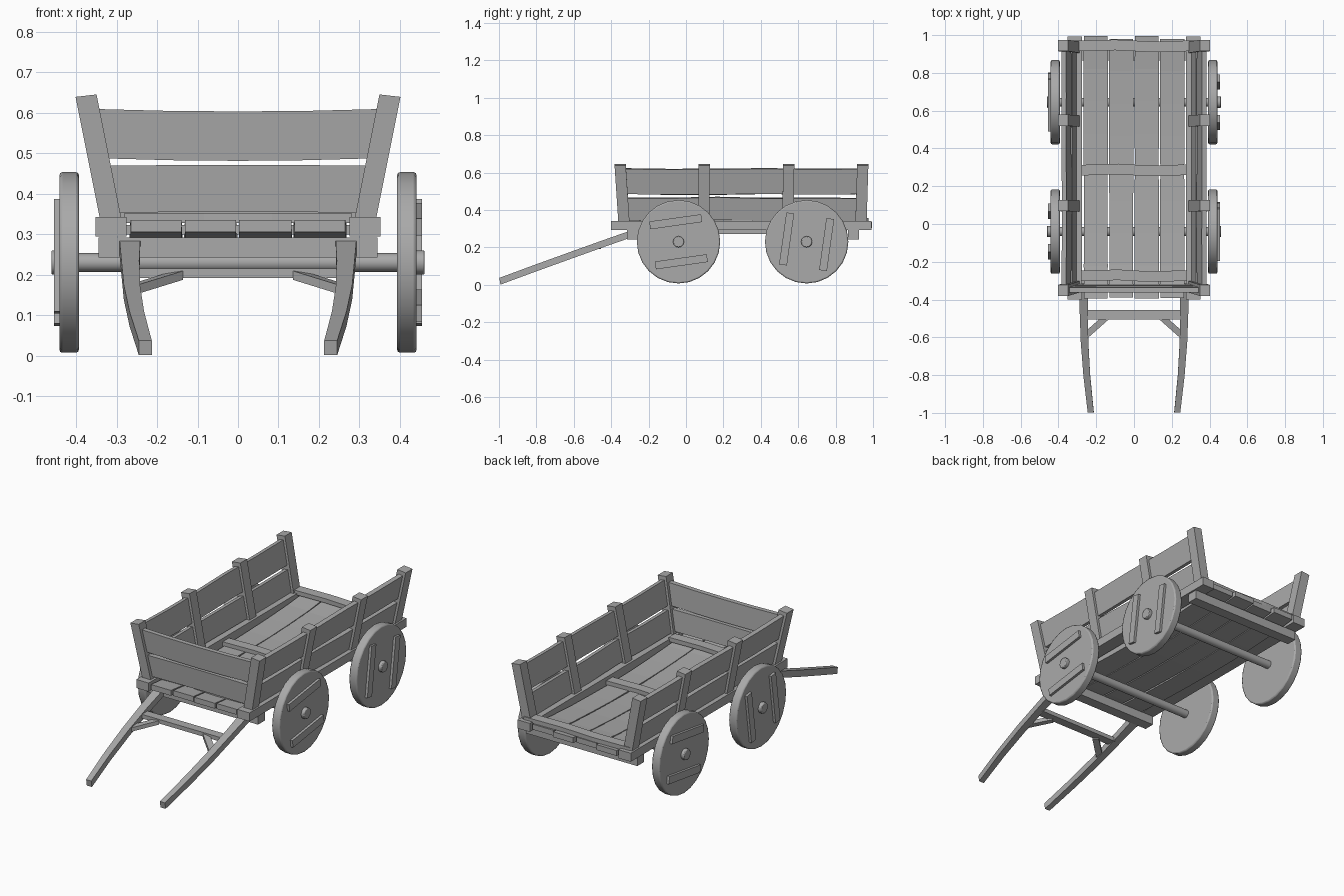
import bpy
import math
import random
from mathutils import Vector

random.seed(4)
cube = bpy.data.objects.get("Cube")
if cube:
    bpy.data.objects.remove(cube, do_unlink=True)

wood = bpy.data.materials.new("grey_wood")
wood.use_nodes = True
GREY = (0.4, 0.4, 0.4, 1)
wood.diffuse_color = GREY
wood.node_tree.nodes["Principled BSDF"].inputs["Base Color"].default_value = GREY


def loft(name, sections):
    """Rectangular timber through (centre, half_width, half_height) sections."""
    verts, faces = [], []
    for c, a, b in sections:
        c, a, b = Vector(c), Vector(a), Vector(b)
        verts += [c - a - b, c + a - b, c + a + b, c - a + b]
    for k in range(len(sections) - 1):
        for i in range(4):
            j = (i + 1) % 4
            faces.append((4 * k + i, 4 * k + j, 4 * k + 4 + j, 4 * k + 4 + i))
    n = len(verts)
    faces += [(3, 2, 1, 0), (n - 4, n - 3, n - 2, n - 1)]
    mesh = bpy.data.meshes.new(name)
    mesh.from_pydata(verts, [], faces)
    mesh.materials.append(wood)
    obj = bpy.data.objects.new(name, mesh)
    bpy.context.collection.objects.link(obj)
    # consistent outward normals
    bpy.context.view_layer.objects.active = obj
    bpy.ops.object.select_all(action='DESELECT')
    obj.select_set(True)
    bpy.ops.object.mode_set(mode='EDIT')
    bpy.ops.mesh.select_all(action='SELECT')
    bpy.ops.mesh.normals_make_consistent(inside=False)
    bpy.ops.object.mode_set(mode='OBJECT')
    return obj


def block(name, x0, x1, y0, y1, z0, z1):
    a, b = ((x1 - x0) / 2, 0, 0), (0, 0, (z1 - z0) / 2)
    x, z = (x0 + x1) / 2, (z0 + z1) / 2
    return loft(name, [((x, y0, z), a, b), ((x, y1, z), a, b)])


def rod(name, x0, x1, y, radius, sides, bevel=0):
    bpy.ops.mesh.primitive_cylinder_add(
        vertices=sides, radius=radius, depth=abs(x1 - x0),
        location=((x0 + x1) / 2, y, AXLE_Z), rotation=(0, math.pi / 2, 0))
    obj = bpy.context.object
    obj.name = name
    obj.data.materials.append(wood)
    if bevel:
        mod = obj.modifiers.new("worn_rim", 'BEVEL')
        mod.width, mod.segments, mod.limit_method = bevel, 2, 'ANGLE'
        mod.angle_limit = math.radians(40)
    bpy.ops.object.shade_smooth_by_angle(angle=math.radians(35))


AXLE_Z = 0.23
LEAN = 0.2  # outward slope of the sides


def wall_x(z):
    return 0.315 + LEAN * (z - 0.34)


# bed planks, sagging in the middle
for i in range(4):
    x = -0.2025 + 0.135 * i
    y0 = -0.39 + random.uniform(-0.01, 0.01)
    y1 = 0.995 if i % 2 == 0 else 0.98
    secs = []
    for k in range(9):
        t = k / 8
        z = 0.32 - 0.034 * math.sin(math.pi * t) ** 0.7
        w = 0.064 + random.uniform(-0.002, 0.002)
        secs.append(((x, y0 + t * (y1 - y0), z), (w, 0, 0), (0, 0, 0.015)))
    loft("bed_plank", secs)

# battens across the bed
for y, half, z in ((-0.275, 0.28, 0.34), (0.285, 0.275, 0.311), (0.942, 0.33, 0.346)):
    loft("bed_batten", [((x * half, y + dy, z), (0, 0.028, 0), (0, 0, 0.012))
                        for x, dy in ((-1, 0), (-0.3, 0.006), (0.3, -0.004), (1, 0.002))])

# beams under the bed
for y in (-0.285, 0.895):
    block("cross_beam", -0.345, 0.345, y - 0.03, y + 0.03, 0.242, 0.292)

for s in (-1, 1):
    # side rails
    block("side_rail", min(s * 0.275, s * 0.352), max(s * 0.275, s * 0.352),
          -0.4, 0.993, 0.294, 0.342)

    # leaning posts
    for y, dy in ((-0.33, -0.022), (0.095, 0.003), (0.545, 0.004), (0.935, 0.01)):
        loft("side_post", [((s * wall_x(z), y + t * dy, z),
                            (0.026, 0, s * -0.003), (0, 0.03, 0))
                           for z, t in ((0.31, 0), (0.642, 1))])

    # side boards, held in the middle of the posts
    for z, h, y0 in ((0.405, 0.06, -0.34), (0.553, 0.067, -0.35)):
        secs = []
        for k in range(6):
            zz = z + random.uniform(-0.004, 0.004)
            secs.append(((s * wall_x(zz), y0 + (0.935 - y0) * k / 5, zz),
                         (0.012, 0, s * -0.002), (s * LEAN * h, 0, h)))
        loft("side_board", secs)

    # curved pulling shafts
    path = ((0.229, -0.995, 0.019, 0.016), (0.25, -0.8, 0.091, 0.018),
            (0.262, -0.62, 0.156, 0.02), (0.266, -0.45, 0.217, 0.022),
            (0.267, -0.29, 0.273, 0.026))
    loft("shaft", [((s * x, y, z), (w, 0, 0), (0, -0.003, 0.018))
                   for x, y, z, w in path])

    # diagonal shaft braces
    loft("shaft_brace", [((s * 0.255, -0.59, 0.165), (0.012, s * 0.012, 0), (0, 0, 0.011)),
                         ((s * 0.148, -0.495, 0.198), (0.012, s * 0.012, 0), (0, 0, 0.011))])

# bar between the shafts
block("shaft_crossbar", -0.25, 0.25, -0.505, -0.455, 0.192, 0.215)

# front boards with slanted ends and a slight dip
for z, h, dip in ((0.411, 0.058, 0.002), (0.548, 0.061, -0.006)):
    secs = []
    for u in (-1, -0.5, 0, 0.5, 1):
        zz = z + dip * (1 - u * u)
        y = -0.33 - 0.07 * (z - 0.34)
        secs.append(((u * (wall_x(z) - 0.018), y, zz), (0, 0.013, 0),
                     (u * LEAN * h, -0.07 * h, h)))
    loft("front_board", secs)

# axles, wheels, hubs and wheel cleats
for axle, y in enumerate((-0.04, 0.645)):
    rod("axle", -0.42, 0.42, y, 0.023, 16)
    for s in (-1, 1):
        rod("wheel", s * 0.393, s * 0.441, y, 0.223, 24, 0.007)
        rod("hub", s * 0.43, s * 0.461, y, 0.03, 12, 0.004)
        upright = (axle == 0) == (s == -1)
        angle = math.radians(82 if upright else 8)
        along = Vector((0, math.cos(angle), math.sin(angle)))
        across = Vector((0, -along.z, along.y))
        for side in (-1, 1):
            mid = Vector((s * 0.445, y, AXLE_Z)) + across * side * 0.108
            loft("wheel_cleat", [(mid + along * e, (0.01, 0, 0), across * 0.021)
                                 for e in (-0.14, 0.14)])
